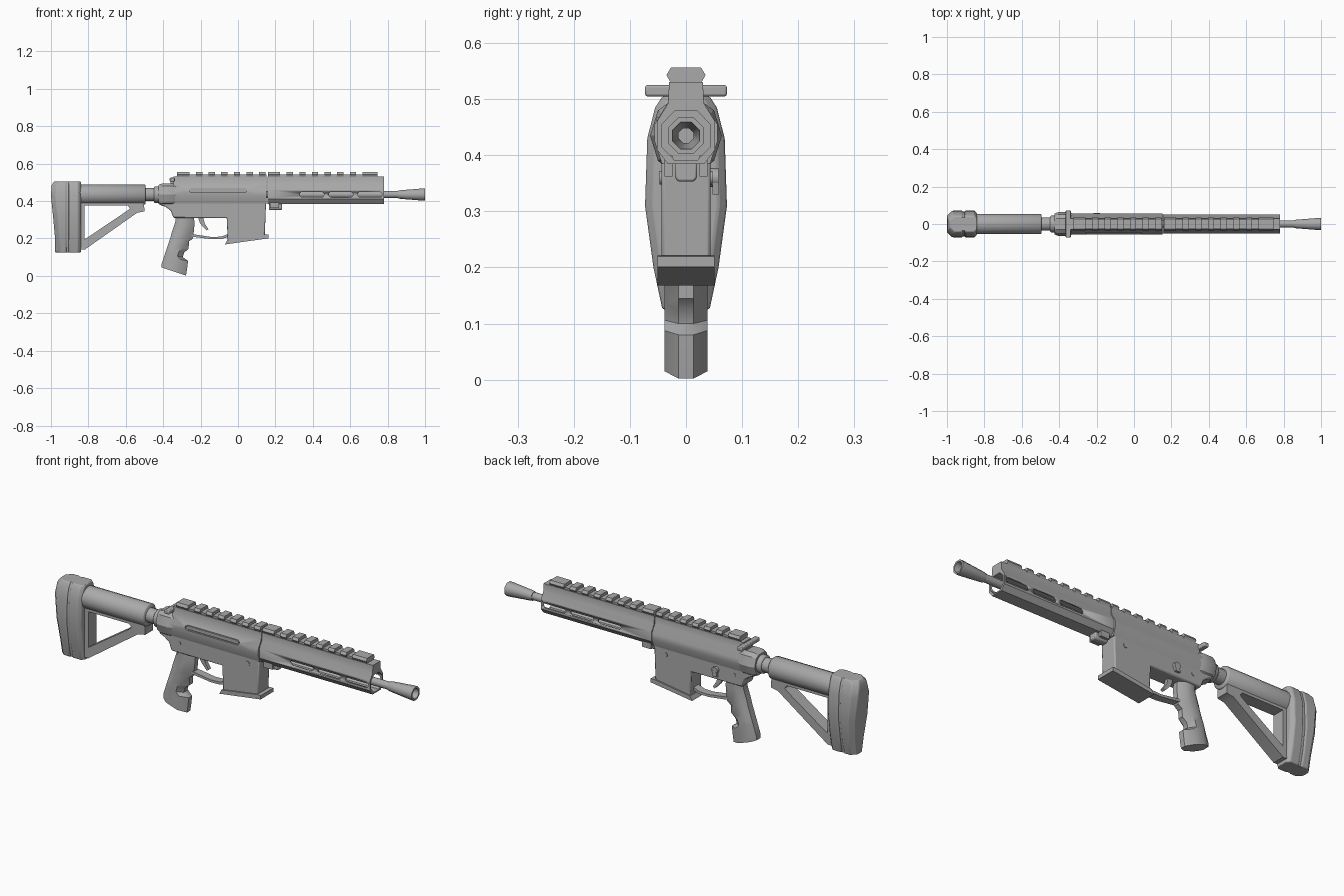
import bpy, bmesh, math
from mathutils import Vector

if "Cube" in bpy.data.objects:
    bpy.data.objects.remove(bpy.data.objects["Cube"])

GREY = (0.4, 0.4, 0.4, 1)
mat = bpy.data.materials.new("matte grey")
mat.use_nodes = True
mat.diffuse_color = GREY
mat.node_tree.nodes["Principled BSDF"].inputs["Base Color"].default_value = GREY
AXIS = 0.435


def skin(name, loops, bevel=0, angle=35, ring=False):
    """Join equal-sized point loops into a solid, capped or closed on itself."""
    bm = bmesh.new()
    rows = [[bm.verts.new(p) for p in loop] for loop in loops]
    n = len(rows[0])
    pairs = list(zip(rows, rows[1:])) + ([(rows[-1], rows[0])] if ring else [])
    for a, b in pairs:
        for i in range(n):
            j = (i + 1) % n
            bm.faces.new((a[i], a[j], b[j], b[i]))
    if not ring:
        bm.faces.new(rows[0])
        bm.faces.new(rows[-1])
    bmesh.ops.recalc_face_normals(bm, faces=bm.faces)
    mesh = bpy.data.meshes.new(name)
    bm.to_mesh(mesh)
    bm.free()
    mesh.materials.append(mat)
    ob = bpy.data.objects.new(name, mesh)
    bpy.context.collection.objects.link(ob)
    activate(ob)
    bpy.ops.object.shade_smooth_by_angle(angle=math.radians(angle))
    if bevel:
        mod = ob.modifiers.new("edge bevel", "BEVEL")
        mod.width, mod.segments, mod.limit_method = bevel, 2, "ANGLE"
    return ob


def activate(ob):
    bpy.ops.object.select_all(action="DESELECT")
    ob.select_set(True)
    bpy.context.view_layer.objects.active = ob


def plate(name, outline, half, bevel=0, y=0):
    """Side outline (x, z) given thickness across y."""
    return skin(name, [[(x, y + s * half, z) for x, z in outline] for s in (-1, 1)], bevel)


def bar(name, half_profile, x0, x1, bevel=0):
    """Mirrored (y, z) profile swept along x."""
    prof = half_profile + [(-y, z) for y, z in reversed(half_profile)]
    return skin(name, [[(x, y, z) for y, z in prof] for x in (x0, x1)], bevel)


def lathe(name, profile, sides=16, ring=False):
    """(x, radius) profile turned around the barrel axis."""
    angles = [math.tau * (i + 0.5) / sides for i in range(sides)]
    return skin(name, [[(x, r * math.cos(a), AXIS + r * math.sin(a)) for a in angles]
                       for x, r in profile], angle=46, ring=ring)


def pin(name, x, z, r, half, y=0, sides=12):
    return plate(name, [(x + r * math.cos(math.tau * i / sides), z + r * math.sin(math.tau * i / sides))
                        for i in range(sides)], half, y=y)


def cut(ob, cutter):
    cutter.hide_render = True
    mod = ob.modifiers.new("cut", "BOOLEAN")
    mod.operation, mod.solver, mod.object = "DIFFERENCE", "EXACT", cutter
    activate(ob)
    bpy.ops.object.modifier_apply(modifier=mod.name)
    bpy.data.objects.remove(cutter)


def pill(x0, x1, z, r):
    """Rounded slot outline."""
    ends = [(x1 - r, -90), (x0 + r, 90)]
    return [(cx + r * math.cos(math.radians(a + k * 30)), z + r * math.sin(math.radians(a + k * 30)))
            for cx, a in ends for k in range(7)]


def rail(name, x0, x1, wide, count):
    """Toothed rail with a wide tooth at the start."""
    base = bar(name + "_base", [(0.026, 0.52), (0.026, 0.541)], x0, x1)
    tooth = [(0.028, 0.531), (0.035, 0.543), (0.027, 0.556)]
    bar(name + "_end_tooth", tooth, x0, x0 + wide)
    for i in range(count):
        s = x0 + wide + 0.035 + 0.0675 * i
        bar(f"{name}_tooth_{i + 1}", tooth, s, s + 0.034)


# Shoulder pad: two chamfered halves around a thinner core
def pad(name, spans, shrink=0):
    loops = []
    for (z, w), (x0, x1, c0, c1) in zip(PAD_WIDTHS, spans):
        w -= shrink
        half = [(x0, w - c0), (x0 + c0, w), (x1 - c1, w), (x1, w - c1)]
        loops.append([(x, y, z) for x, y in half] + [(x, -y, z) for x, y in reversed(half)])
    return skin(name, loops, 0.004)


PAD_WIDTHS = [(0.125, 0.042), (0.2, 0.058), (0.31, 0.073), (0.43, 0.069), (0.485, 0.055), (0.505, 0.042)]
pad("shoulder_pad_rear", [(b, -0.915, 0.025, 0.006) for b in (-0.978, -0.978, -0.988, -1, -0.996, -0.983)])
pad("shoulder_pad_front", [(-0.906, -0.84, 0.006, 0.015)] * 6)
pad("shoulder_pad_core", [(-0.925, -0.895, 0.002, 0.002)] * 6, 0.006)

# Brace frame with a triangular opening
brace = plate("brace_frame", [(-0.85, 0.14), (-0.82, 0.14), (-0.54, 0.337), (-0.5, 0.345),
                              (-0.503, 0.395), (-0.85, 0.395)], 0.032)
cut(brace, plate("cutter", [(-0.82, 0.195), (-0.59, 0.35), (-0.578, 0.362), (-0.59, 0.377),
                            (-0.82, 0.377)], 0.1))

# Buffer tube and receiver collar
lathe("buffer_sleeve", [(-0.85, 0.055), (-0.5, 0.055), (-0.495, 0.05)])
lathe("buffer_tube", [(-0.51, 0.036), (-0.4, 0.036)])
lathe("castle_nut", [(-0.45, 0.04), (-0.445, 0.045), (-0.425, 0.045), (-0.42, 0.052), (-0.4, 0.052)])
collar = [(0.03, 0.375), (0.05, 0.39), (0.064, 0.435), (0.05, 0.48), (0.03, 0.495)]
collar += [(-y, z) for y, z in reversed(collar)]
skin("receiver_collar", [[(x, y * k, AXIS + (z - AXIS) * k) for y, z in collar]
                         for x, k in ((-0.425, 0.85), (-0.405, 1), (-0.35, 1), (-0.325, 0.85))], angle=30)

# Upper receiver with recessed port on the right side
upper = bar("upper_receiver", [(0.043, 0.385), (0.056, 0.425), (0.056, 0.455), (0.032, 0.495),
                               (0.03, 0.531)], -0.345, 0.153)
cut(upper, plate("cutter", pill(-0.26, 0.045, 0.458, 0.013), 0.02, y=-0.067))
plate("port_cover", pill(-0.255, 0.04, 0.458, 0.009), 0.005, y=-0.048)
bar("charging_handle", [(0.073, 0.505), (0.073, 0.525)], -0.365, -0.338, 0.004)
bar("charging_handle_stem", [(0.022, 0.49), (0.022, 0.522)], -0.36, -0.3)
rail("receiver_rail", -0.325, 0.153, 0.065, 6)

# Lower receiver, magazine well and flared base
plate("lower_receiver", [(-0.415, 0.4), (-0.412, 0.38), (-0.385, 0.368), (-0.36, 0.35), (-0.345, 0.31),
                         (-0.06, 0.31), (-0.055, 0.185), (0.143, 0.21), (0.15, 0.4)], 0.044, 0.006)
plate("magazine_flare", [(-0.058, 0.19), (-0.07, 0.168), (0.163, 0.201), (0.163, 0.22), (0.145, 0.221)],
      0.051)
pin("front_pin", 0.085, 0.36, 0.012, 0.047)
pin("rear_pin", -0.3, 0.36, 0.01, 0.046)
pin("selector_hub", -0.2, 0.36, 0.017, 0.008, y=0.05)
plate("selector_lever", [(-0.215, 0.33), (-0.19, 0.33), (-0.185, 0.36), (-0.21, 0.36)], 0.006, y=0.053)

# Trigger and its guard
plate("trigger", [(-0.215, 0.32), (-0.187, 0.32), (-0.178, 0.28), (-0.158, 0.25), (-0.168, 0.243),
                  (-0.192, 0.268), (-0.205, 0.285)], 0.01)
plate("trigger_guard", [(-0.25, 0.222), (-0.235, 0.222), (-0.14, 0.208), (-0.09, 0.21), (-0.05, 0.225),
                        (-0.05, 0.208), (-0.09, 0.197), (-0.14, 0.196), (-0.25, 0.21)], 0.02)

# Pistol grip: slanted cross-sections from top to bottom, with finger grooves
GRIP = [(-0.335, 0.33, -0.237, 0.325), (-0.335, 0.29, -0.232, 0.28), (-0.355, 0.23, -0.24, 0.2),
        (-0.36, 0.21, -0.262, 0.185), (-0.375, 0.165, -0.264, 0.145), (-0.38, 0.15, -0.288, 0.125),
        (-0.39, 0.12, -0.295, 0.1), (-0.395, 0.105, -0.267, 0.08), (-0.408, 0.065, -0.274, 0.025),
        (-0.408, 0.045, -0.278, 0.002)]
ACROSS = [(0, 0.45), (0.15, 0.85), (0.3, 1), (0.7, 1), (1, 0.35)]
loops = []
for xb, zb, xf, zf in GRIP:
    back, front = Vector((xb, 0, zb)), Vector((xf, 0, zf))
    half = [back.lerp(front, t) + Vector((0, 0.038 * w, 0)) for t, w in ACROSS]
    loops.append(half + [Vector((p.x, -p.y, p.z)) for p in reversed(half)])
skin("pistol_grip", loops, angle=40)

# Hollow handguard with three slots per side
guard = bar("handguard", [(0.032, 0.384), (0.052, 0.41), (0.052, 0.46), (0.032, 0.492),
                          (0.03, 0.531)], 0.157, 0.78)
bore = [(0.02, 0.391), (0.044, 0.416), (0.044, 0.454), (0.02, 0.479)]
cut(guard, bar("cutter", bore, 0.2, 0.8))
for x in (0.33, 0.485, 0.64):
    cut(guard, plate("cutter", pill(x, x + 0.13, 0.435, 0.014), 0.1))
rail("handguard_rail", 0.16, 0.745, 0.065, 6)
bar("handguard_rail_front_tooth", [(0.028, 0.531), (0.035, 0.543), (0.027, 0.556)], 0.665, 0.745)

# Block and side lugs beneath the handguard
bar("lower_block", [(0.014, 0.353), (0.02, 0.36), (0.02, 0.39)], 0.165, 0.235, 0.004)
for s in (-1, 1):
    plate("left_lug" if s > 0 else "right_lug", [(0.17, 0.362), (0.22, 0.362), (0.22, 0.4), (0.17, 0.4)],
          0.007, y=0.031 * s)

# Barrel and hollow flared muzzle
lathe("barrel", [(0.15, 0.019), (0.87, 0.019)])
lathe("muzzle", [(0.855, 0.023), (0.87, 0.025), (0.985, 0.035), (1.0, 0.035), (1.0, 0.026),
                 (0.88, 0.014), (0.855, 0.014)], 8, ring=True)
